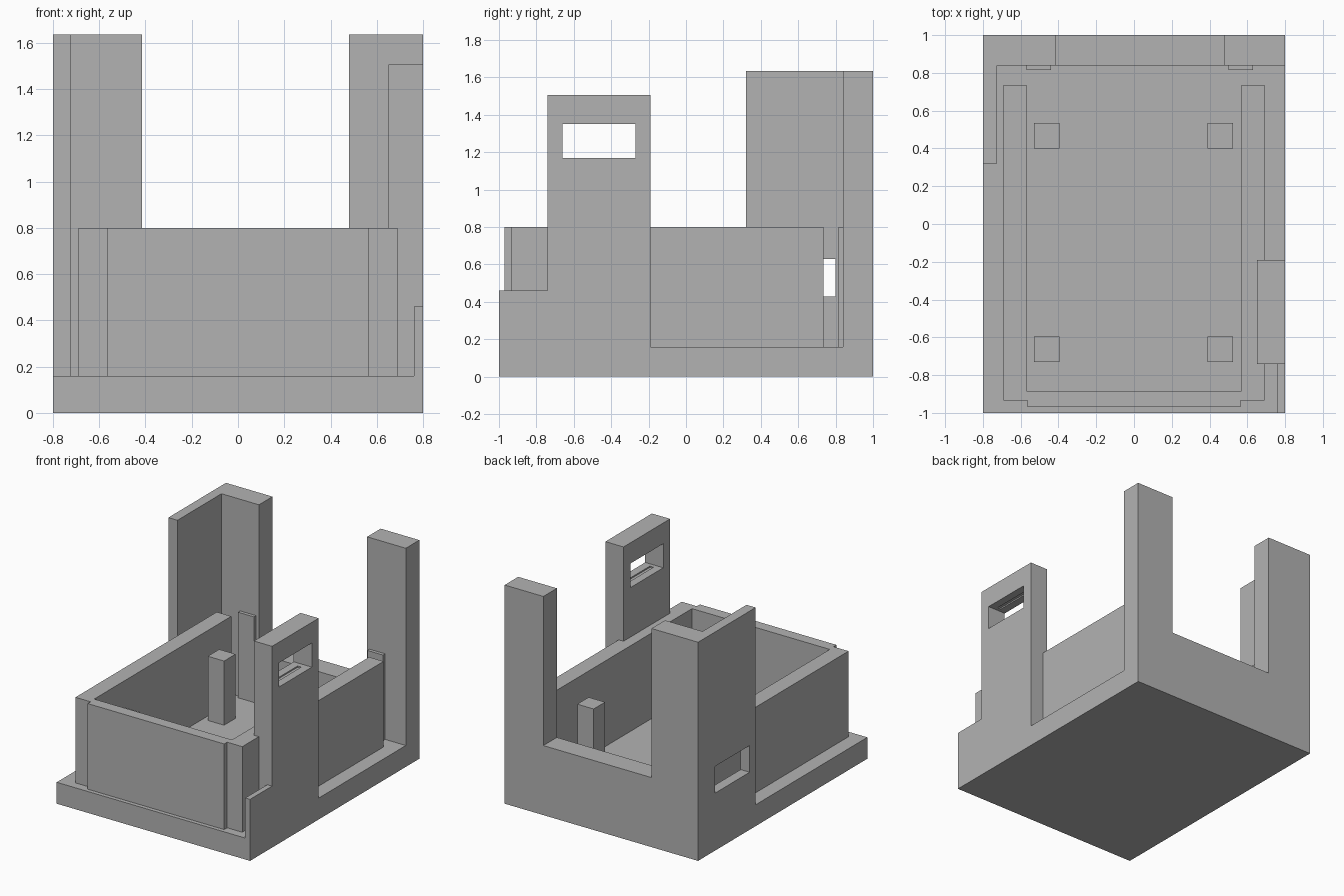
import bpy
import bmesh
from mathutils import Vector

cube = bpy.data.objects.get("Cube")
if cube:
    bpy.data.objects.remove(cube, do_unlink=True)

GREY = (0.45, 0.45, 0.45, 1)
grey = bpy.data.materials.new("plain grey")
grey.use_nodes = True
grey.diffuse_color = GREY
grey.node_tree.nodes["Principled BSDF"].inputs["Base Color"].default_value = GREY

FLOOR = 0.16
TALL = 1.635
RIM = 0.8


def prism(name, points, direction):
    """Extrude a flat outline along a direction."""
    bm = bmesh.new()
    face = bm.faces.new([bm.verts.new(p) for p in points])
    result = bmesh.ops.extrude_face_region(bm, geom=[face])
    moved = [v for v in result["geom"] if isinstance(v, bmesh.types.BMVert)]
    bmesh.ops.translate(bm, verts=moved, vec=Vector(direction))
    bmesh.ops.recalc_face_normals(bm, faces=bm.faces)
    mesh = bpy.data.meshes.new(name)
    bm.to_mesh(mesh)
    bm.free()
    mesh.materials.append(grey)
    obj = bpy.data.objects.new(name, mesh)
    bpy.context.collection.objects.link(obj)
    return obj


def box(name, x, y, z):
    outline = [(x[0], y[0], z[0]), (x[1], y[0], z[0]),
               (x[1], y[1], z[0]), (x[0], y[1], z[0])]
    return prism(name, outline, (0, 0, z[1] - z[0]))


def cut(target, x, y, z):
    """Cut a box-shaped opening through a part."""
    cutter = box("cutter", x, y, z)
    cutter.hide_render = True
    mod = target.modifiers.new("opening", "BOOLEAN")
    mod.operation = "DIFFERENCE"
    mod.solver = "EXACT"
    mod.object = cutter
    bpy.context.view_layer.objects.active = target
    bpy.ops.object.modifier_apply(modifier=mod.name)
    bpy.data.objects.remove(cutter, do_unlink=True)


# Base slab and the back wall with its two uneven towers
box("base", (-0.8, 0.8), (-1, 0.84), (0, FLOOR))
back = [(-0.8, 0), (0.8, 0), (0.8, TALL), (0.48, TALL),
        (0.48, 0.52), (-0.415, 0.52), (-0.415, TALL), (-0.8, TALL)]
prism("back_wall", [(x, 0.84, z) for x, z in back], (0, 0.16, 0))

# Tall side wall with a low opening
side = box("right_side_wall", (-0.8, -0.725), (0.32, 0.84), (FLOOR, TALL))
cut(side, (-0.9, -0.6), (0.39, 0.8), (0.43, 0.63))

# Front side post with a window and a shallow slot around it
post = box("left_window_post", (0.65, 0.8), (-0.74, -0.19), (FLOOR, 1.505))
cut(post, (0.6, 0.9), (-0.66, -0.27), (1.17, 1.35))
cut(post, (0.71, 0.74), (-0.63, -0.31), (1.16, 1.36))
box("left_low_wall", (0.76, 0.8), (-1, -0.74), (FLOOR, 0.46))

# Open-backed inner tray with a stepped front panel
half = [(0.57, 0.735), (0.69, 0.735), (0.69, -0.935), (0.565, -0.935), (0.565, -0.97)]
inner = [(-0.57, 0.735), (-0.57, -0.885), (0.57, -0.885)]
tray = half + [(-x, y) for x, y in reversed(half)][:-1] + inner
prism("inner_tray", [(x, y, FLOOR) for x, y in tray], (0, 0, RIM - FLOOR))

# Guide strips on the back wall
for name, x0 in (("right", -0.57), ("left", 0.5)):
    box(name + "_guide_strip", (x0, x0 + 0.13), (0.815, 0.84), (FLOOR, RIM))

# Four support pegs standing on the floor
for end, y0 in (("front", -0.73), ("back", 0.4)):
    for name, x0 in (("right", -0.53), ("left", 0.39)):
        box(f"{end}_{name}_peg", (x0, x0 + 0.135), (y0, y0 + 0.135), (FLOOR, 0.64))
